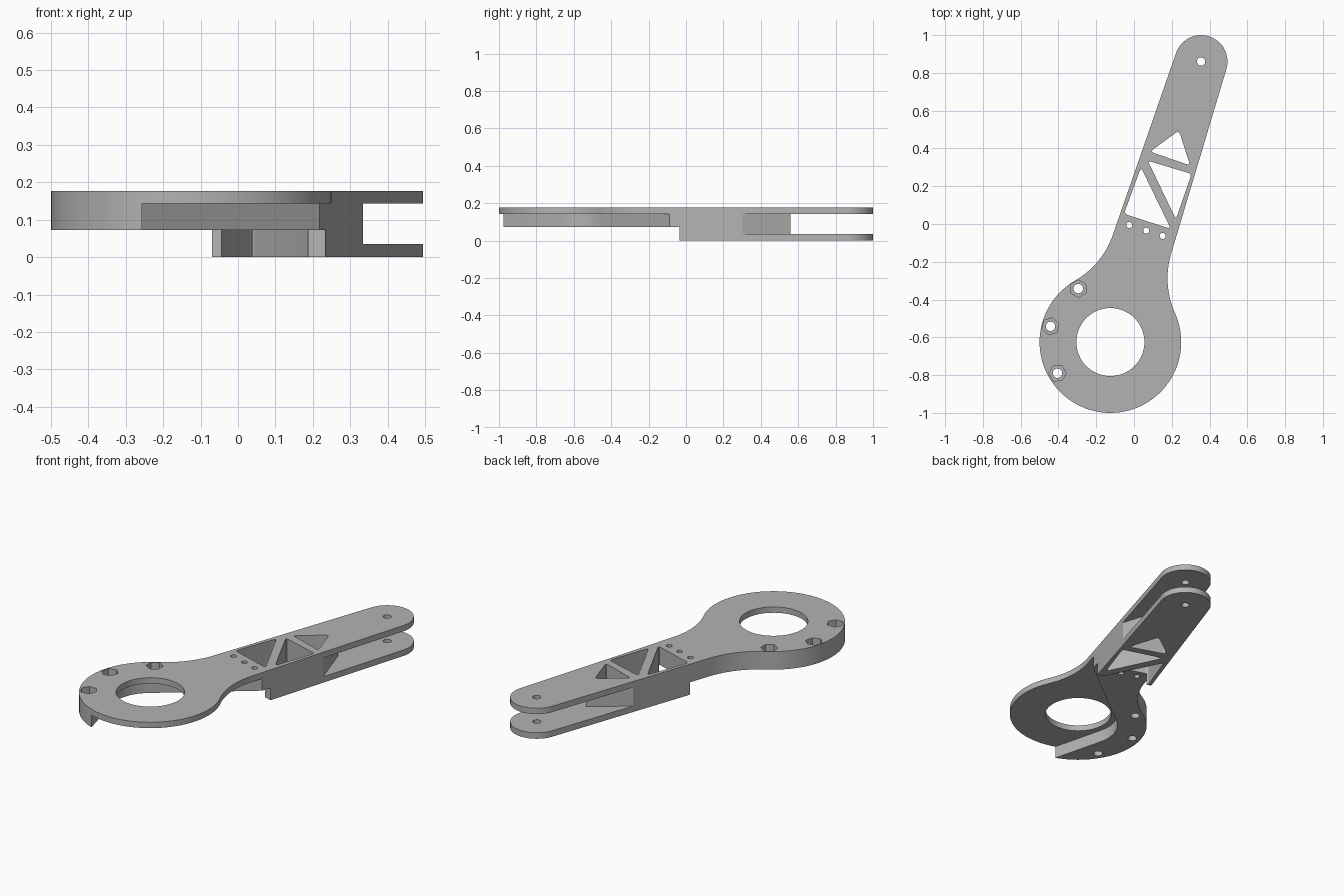
import bpy
import bmesh
from math import pi, sin, cos, acos, atan2, hypot, radians
from mathutils import Vector

cube = bpy.data.objects.get("Cube")
if cube:
    bpy.data.objects.remove(cube, do_unlink=True)

HUB = Vector((-0.125, -0.625))
TIP = Vector((0.355, 0.86))
REACH = (TIP - HUB).length
AXIS = (TIP - HUB).normalized()
SIDE = Vector((-AXIS.y, AXIS.x))
TOP, PLATE, STEP, FORK = 0.177, 0.143, 0.072, 0.035
HUB_R, TIP_R, WAIST_R, FILLET_R = 0.375, 0.14, 0.174, 0.45


def arc(center, r, a0, a1, n):
    return [Vector((center[0] + r * cos(a0 + (a1 - a0) * i / n),
                    center[1] + r * sin(a0 + (a1 - a0) * i / n))) for i in range(n + 1)]


def circle(center, r, n=32, turn=0.0):
    return arc(center, r, turn, turn + 2 * pi, n)[:-1]


def rounded(points, r):
    """Polygon with each corner replaced by a small curve."""
    pts, out = [Vector(p) for p in points], []
    for i, p in enumerate(pts):
        a = p + (pts[i - 1] - p).normalized() * r
        b = p + (pts[(i + 1) % len(pts)] - p).normalized() * r
        for k in range(6):
            t = k / 5
            out.append(a * (1 - t) ** 2 + p * 2 * t * (1 - t) + b * t * t)
    return out


def prism(name, outline, z0, z1):
    """Closed solid with outward faces from a flat outline."""
    pts = [Vector(p) for p in outline]
    n = len(pts)
    if sum(pts[i - 1].cross(pts[i]) for i in range(n)) < 0:
        pts.reverse()
    bm = bmesh.new()
    low = [bm.verts.new((p.x, p.y, z0)) for p in pts]
    high = [bm.verts.new((p.x, p.y, z1)) for p in pts]
    bm.faces.new(low[::-1])
    bm.faces.new(high)
    for i in range(n):
        bm.faces.new((low[i - 1], low[i], high[i], high[i - 1]))
    bm.normal_update()
    mesh = bpy.data.meshes.new(name)
    bm.to_mesh(mesh)
    bm.free()
    obj = bpy.data.objects.new(name, mesh)
    bpy.context.collection.objects.link(obj)
    return obj


def cut(target, name, outline, z0=-0.1, z1=0.3):
    cutter = prism(name, outline, z0, z1)
    cutter.hide_render = True
    mod = target.modifiers.new(name, "BOOLEAN")
    mod.operation, mod.solver, mod.object = "DIFFERENCE", "EXACT", cutter
    bpy.context.view_layer.update()
    graph = bpy.context.evaluated_depsgraph_get()
    result = bpy.data.meshes.new_from_object(target.evaluated_get(graph))
    target.modifiers.clear()
    target.data = result
    bpy.data.objects.remove(cutter, do_unlink=True)


def to_world(p):
    return HUB + AXIS * p[0] + SIDE * p[1]


# Arm outline: tip arc, tapered side, neck fillet and hub arc, mirrored about the axis
lean = acos((WAIST_R - TIP_R) / REACH)
neck = lean - acos((WAIST_R + FILLET_R) / (HUB_R + FILLET_R))
neck_center = ((HUB_R + FILLET_R) * cos(neck), (HUB_R + FILLET_R) * sin(neck))
half = arc((REACH, 0), TIP_R, 0, lean, 20)
half += arc(neck_center, FILLET_R, lean + pi, neck + pi, 16)
half += arc((0, 0), HUB_R, neck, pi, 36)[1:]
mirrored = [Vector((p.x, -p.y)) for p in reversed(half[1:-1])]
arm = prism("lever_arm", [to_world(p) for p in half + mirrored], 0, TOP)

# Raised underside below the hub and neck
cut(arm, "underside_step", [to_world(p) for p in ((-1, -1), (0.672, -1), (0.672, 1), (-1, 1))],
    z1=STEP)

# Swing pocket below the thin hub plate: an arc around the hub with two tangent walls
POCKET_R = 0.215
start, end = Vector((-0.257, -0.976)), Vector((0.215, -0.09))


def tangent_angle(p, sign):
    d = p - HUB
    return atan2(d.y, d.x) % (2 * pi) + sign * acos(POCKET_R / hypot(d.x, d.y))


wall = arc(HUB, POCKET_R, tangent_angle(end, 1), tangent_angle(start, -1), 16)
pocket = wall + [start + (start - wall[-1]) * 0.5, Vector((0.7, -1.2)), end + (end - wall[0]) * 0.5]
cut(arm, "swing_pocket", pocket, z1=PLATE)

# Fork slot with a pointed end wall
cut(arm, "fork_slot", [(0.25, 0.56), (-0.13, 0.28), (-0.13, 1.2), (0.7, 1.2), (0.7, 0.04), (0.42, 0.04)],
    FORK, PLATE)

# Truss windows
windows = [
    [(-0.053, 0.054), (0.195, -0.026), (0.037, 0.30)],
    [(0.222, 0.025), (0.305, 0.265), (0.073, 0.335)],
    [(0.085, 0.383), (0.297, 0.31), (0.238, 0.495)],
]
for tri in windows:
    cut(arm, "window", rounded(tri, 0.022))

# Hub bore, tip pin hole and the row of small holes
cut(arm, "hub_bore", circle(HUB, 0.18, 64))
cut(arm, "pin_hole", circle(TIP, 0.022))
for spot in ((-0.025, -0.006), (0.065, -0.035), (0.152, -0.063)):
    cut(arm, "small_hole", circle(spot, 0.016, 20))

# Bolt holes with hexagonal nut recesses
for spot in ((-0.295, -0.342), (-0.442, -0.542), (-0.405, -0.79)):
    turn = atan2(spot[1] - HUB.y, spot[0] - HUB.x) + radians(30)
    cut(arm, "bolt_hole", circle(spot, 0.025, 24))
    cut(arm, "nut_recess", circle(spot, 0.046, 6, turn), z0=0.13)

# Plain grey finish
grey = bpy.data.materials.new("plain_grey")
grey.use_nodes = True
colour = (0.45, 0.45, 0.45, 1)
grey.diffuse_color = colour
grey.node_tree.nodes["Principled BSDF"].inputs["Base Color"].default_value = colour
arm.data.materials.clear()
arm.data.materials.append(grey)

bpy.ops.object.select_all(action="DESELECT")
arm.select_set(True)
bpy.context.view_layer.objects.active = arm
bpy.ops.object.shade_smooth_by_angle(angle=radians(25))
